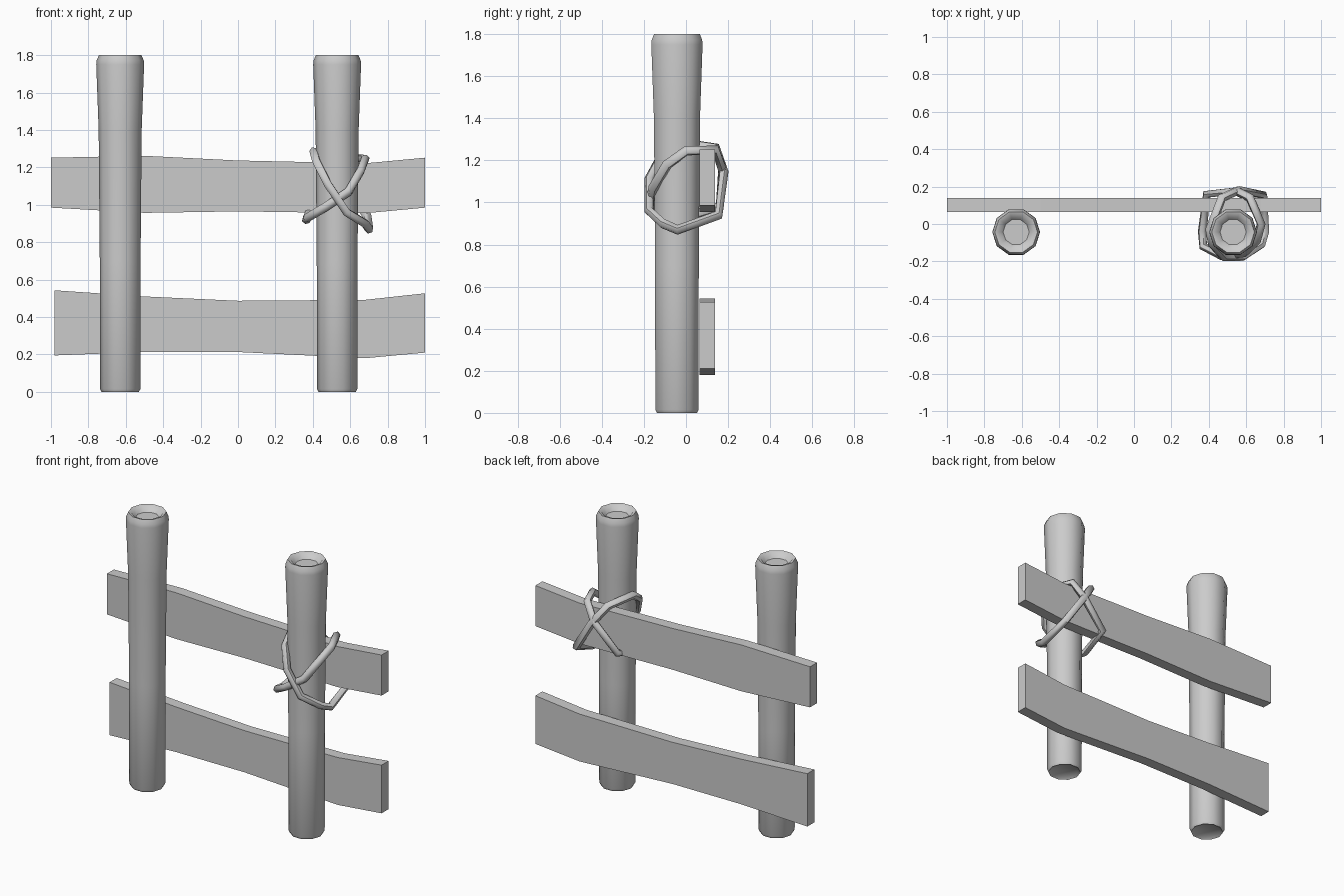
import bpy
import bmesh
from math import cos, sin, tau, radians

cube = bpy.data.objects.get("Cube")
if cube:
    bpy.data.objects.remove(cube, do_unlink=True)

grey = bpy.data.materials.new("plain grey")
grey.use_nodes = True
colour = (0.6, 0.6, 0.6, 1)
grey.diffuse_color = colour
grey.node_tree.nodes["Principled BSDF"].inputs["Base Color"].default_value = colour


def finish(name, bm):
    bmesh.ops.recalc_face_normals(bm, faces=bm.faces)
    mesh = bpy.data.meshes.new(name)
    bm.to_mesh(mesh)
    bm.free()
    mesh.materials.append(grey)
    obj = bpy.data.objects.new(name, mesh)
    bpy.context.collection.objects.link(obj)
    return obj


def smooth(obj, angle):
    bpy.ops.object.select_all(action='DESELECT')
    obj.select_set(True)
    bpy.context.view_layer.objects.active = obj
    bpy.ops.object.shade_smooth_by_angle(angle=radians(angle))


def post(name, x, y, sides=10):
    # radius and height, from hollowed foot to hollowed top
    profile = [(0.08, 0.015), (0.1, 0), (0.108, 0.015), (0.109, 0.7), (0.115, 1.4),
               (0.128, 1.75), (0.126, 1.772), (0.114, 1.8), (0.095, 1.795), (0.07, 1.765)]
    bm = bmesh.new()
    rings = [[bm.verts.new((x + r * cos(tau * i / sides), y + r * sin(tau * i / sides), z))
              for i in range(sides)] for r, z in profile]
    for low, high in zip(rings, rings[1:]):
        for i in range(sides):
            j = (i + 1) % sides
            bm.faces.new((low[i], low[j], high[j], high[i]))
    bm.faces.new(rings[0])
    bm.faces.new(rings[-1])
    smooth(finish(name, bm), 50)


def plank(name, stations, front=0.065, back=0.138):
    # each station is x, lower edge, upper edge
    bm = bmesh.new()
    rings = [[bm.verts.new((x, y, z)) for y, z in
              ((front, low), (back, low), (back, high), (front, high))]
             for x, low, high in stations]
    for a, b in zip(rings, rings[1:]):
        for i in range(4):
            j = (i + 1) % 4
            bm.faces.new((a[i], a[j], b[j], b[i]))
    bm.faces.new(rings[0])
    bm.faces.new(rings[-1])
    finish(name, bm)


def rope(name, points, radius=0.024):
    curve = bpy.data.curves.new(name, 'CURVE')
    curve.dimensions = '3D'
    curve.bevel_depth = radius
    curve.bevel_resolution = 1
    spline = curve.splines.new('POLY')
    spline.points.add(len(points) - 1)
    for target, p in zip(spline.points, points):
        target.co = (*p, 1)
    spline.use_cyclic_u = True
    curve.materials.append(grey)
    obj = bpy.data.objects.new(name, curve)
    bpy.context.collection.objects.link(obj)
    bpy.ops.object.select_all(action='DESELECT')
    obj.select_set(True)
    bpy.context.view_layer.objects.active = obj
    bpy.ops.object.convert(target='MESH')
    smooth(bpy.context.object, 60)


# Upright posts
post("right_post", -0.63, -0.043)
post("left_post", 0.53, -0.043)

# Warped rails behind the posts
plank("upper_rail", [(-1, 0.985, 1.252), (-0.5, 0.957, 1.262), (0, 0.965, 1.237),
                     (0.68, 0.955, 1.222), (1, 0.985, 1.252)])
plank("lower_rail", [(-0.98, 0.195, 0.543), (-0.5, 0.213, 0.51), (0, 0.213, 0.487),
                     (0.68, 0.18, 0.492), (1, 0.21, 0.527)])

# Crossed rope lashing round the left post and upper rail
rope("rope_falling", [(0.405, -0.03, 1.285), (0.42, -0.11, 1.23), (0.48, -0.175, 1.11),
                      (0.58, -0.175, 0.96), (0.68, -0.11, 0.9), (0.7, -0.04, 0.87),
                      (0.69, 0.155, 0.94), (0.56, 0.18, 1.14), (0.47, 0.14, 1.26)])
rope("rope_rising", [(0.365, -0.04, 0.92), (0.37, -0.12, 0.93), (0.47, -0.17, 0.99),
                     (0.59, -0.155, 1.07), (0.655, -0.09, 1.18), (0.68, 0.0, 1.245),
                     (0.62, 0.14, 1.25), (0.55, 0.175, 1.15), (0.39, 0.16, 0.98)])
